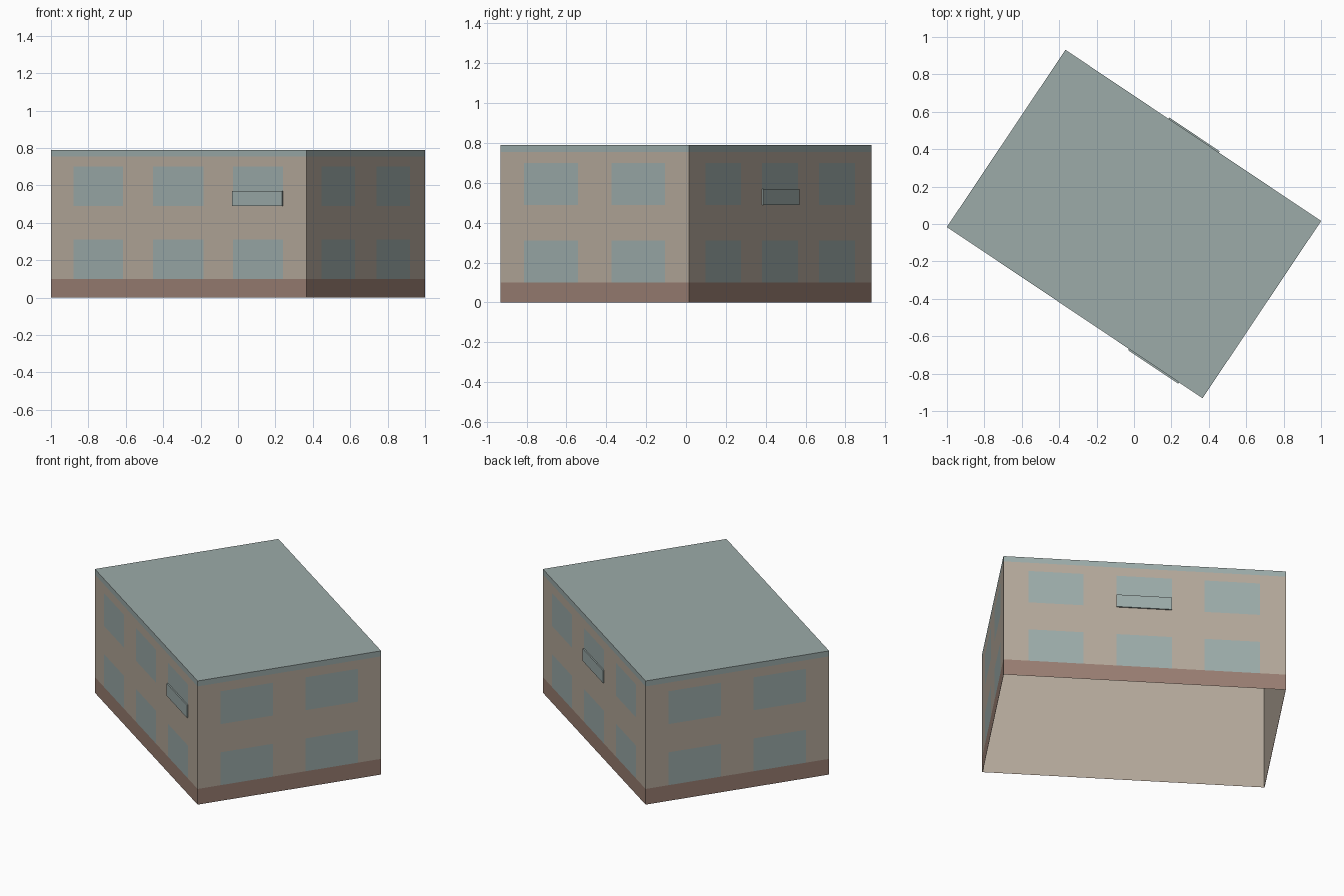
import bpy, bmesh, math
from mathutils import Matrix, Vector

cube = bpy.data.objects.get("Cube")
if cube:
    bpy.data.objects.remove(cube, do_unlink=True)

W, D, H = 1.645, 1.14, 0.79          # width, depth, height
PLINTH, BAND = 0.10, 0.755           # top of plinth, bottom of roof band
FLOORS = [(PLINTH, 0.31), (0.49, 0.70)]
LONG = [(0.088, 0.283), (0.40, 0.597), (0.712, 0.908)]
SHORT = [(0.125, 0.41), (0.588, 0.873)]
TURN = Matrix.Rotation(math.radians(-33.8), 4, 'Z')


def srgb(*c):
    return tuple(((v / 255 + 0.055) / 1.055) ** 2.4 for v in c) + (1.0,)


def material(name, colour):
    m = bpy.data.materials.new(name)
    m.use_nodes = True
    m.diffuse_color = colour
    m.node_tree.nodes["Principled BSDF"].inputs["Base Color"].default_value = colour
    return m


BEIGE = material("beige wall", srgb(180, 168, 154))
BROWN = material("brown plinth", srgb(153, 126, 114))
TEAL = material("grey teal", srgb(156, 171, 169))


def finish(name, bm, mats):
    mesh = bpy.data.meshes.new(name)
    bm.to_mesh(mesh)
    bm.free()
    for m in mats:
        mesh.materials.append(m)
    ob = bpy.data.objects.new(name, mesh)
    ob.matrix_world = TURN
    bpy.context.collection.objects.link(ob)
    return ob


def corners(inset=0.0):
    x, y = W / 2 - inset, D / 2 - inset
    return [Vector(p) for p in ((-x, -y, 0), (x, -y, 0), (x, y, 0), (-x, y, 0))]


def wall(name, a, b, windows):
    """Wall cut into a grid, coloured by height and window span."""
    bm = bmesh.new()
    us = sorted({0.0, 1.0, *(u for w in windows for u in w)})
    zs = sorted({0.0, BAND, H, *(z for f in FLOORS for z in f)})
    grid = [[bm.verts.new(a.lerp(b, u) + Vector((0, 0, z))) for u in us] for z in zs]
    for j in range(len(zs) - 1):
        for i in range(len(us) - 1):
            f = bm.faces.new((grid[j][i], grid[j][i + 1],
                              grid[j + 1][i + 1], grid[j + 1][i]))
            u, z = (us[i] + us[i + 1]) / 2, (zs[j] + zs[j + 1]) / 2
            glazed = (any(p < u < q for p, q in windows)
                      and any(p < z < q for p, q in FLOORS))
            f.material_index = 1 if z < PLINTH else 2 if z > BAND or glazed else 0
    return finish(name, bm, (BEIGE, BROWN, TEAL))


def rail(name, a, b, span, depth=0.008):
    """Shallow balcony panel across the lower part of an upper window."""
    along = (b - a).normalized()
    out = Vector((along.y, -along.x, 0))
    p, q = a.lerp(b, span[0]), a.lerp(b, span[1])
    bm = bmesh.new()
    lift = Vector((0, 0, FLOORS[1][0]))
    base = bm.faces.new([bm.verts.new(v + lift) for v in
                         (p, q, q + out * depth, p + out * depth)])
    ext = bmesh.ops.extrude_face_region(bm, geom=[base])
    top = [v for v in ext["geom"] if isinstance(v, bmesh.types.BMVert)]
    bmesh.ops.translate(bm, verts=top, vec=(0, 0, 0.08))
    bmesh.ops.recalc_face_normals(bm, faces=bm.faces)
    return finish(name, bm, (TEAL,))


# Outer walls
c = corners()
names = ("front_wall", "left_wall", "back_wall", "right_wall")
for i, name in enumerate(names):
    wall(name, c[i], c[(i + 1) % 4], SHORT if i % 2 else LONG)

# Balcony panels
rail("front_balcony", c[0], c[1], LONG[2])
rail("back_balcony", c[2], c[3], LONG[1])

# Plain inner lining, open at the bottom
bm = bmesh.new()
low = [bm.verts.new(v) for v in corners(0.003)]
high = [bm.verts.new(v + Vector((0, 0, H - 0.003))) for v in corners(0.003)]
for i in range(4):
    k = (i + 1) % 4
    bm.faces.new((low[k], low[i], high[i], high[k]))
finish("inner_walls", bm, (BEIGE,))

# Flat roof
bm = bmesh.new()
bm.faces.new([bm.verts.new(v + Vector((0, 0, H))) for v in c])
finish("flat_roof", bm, (TEAL,))
